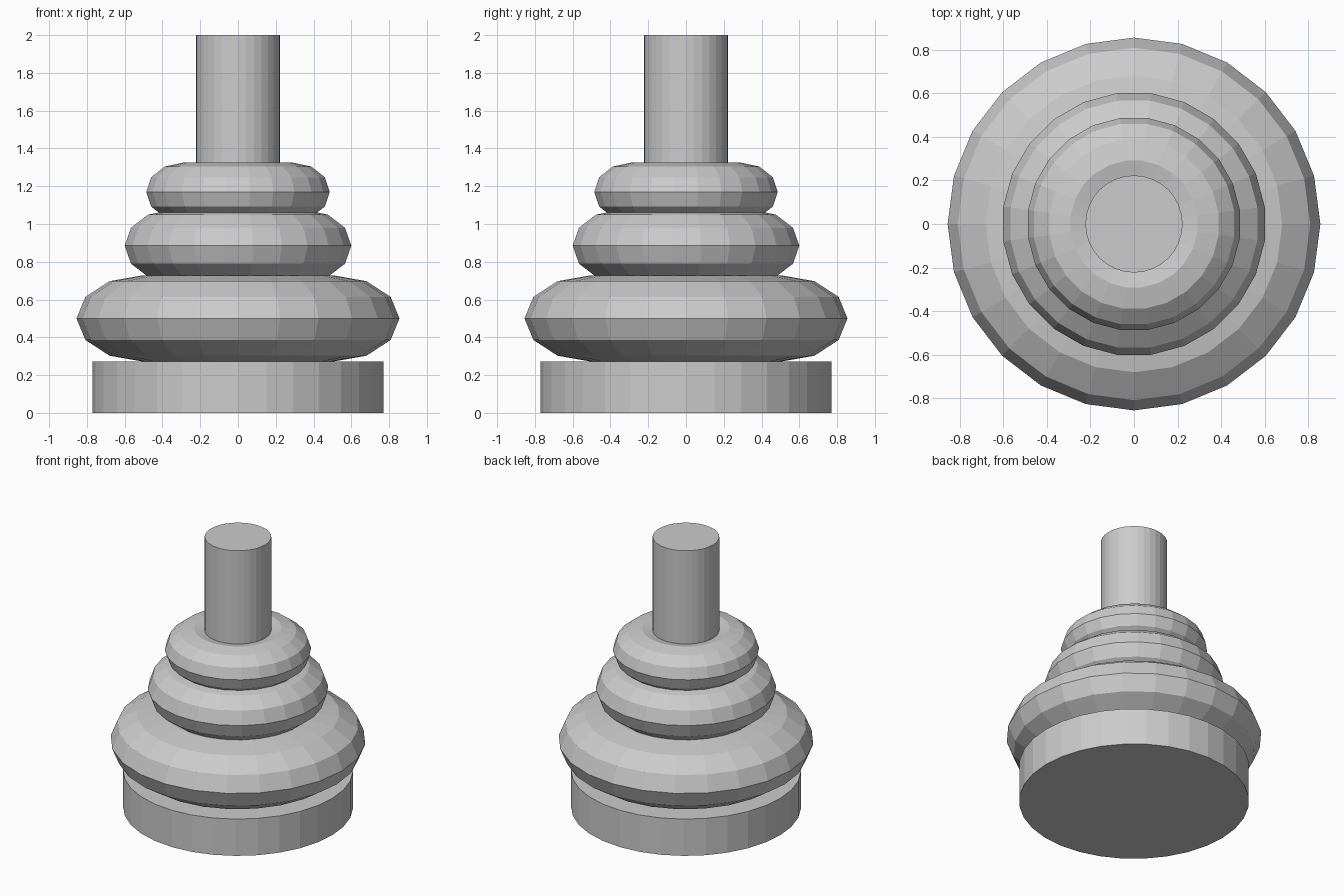
import bpy
from math import radians

if "Cube" in bpy.data.objects:
    bpy.data.objects.remove(bpy.data.objects["Cube"])


def cylinder(name, radius, z0, z1):
    bpy.ops.mesh.primitive_cylinder_add(vertices=32, radius=radius, depth=z1 - z0,
                                        location=(0, 0, (z0 + z1) / 2))
    bpy.context.object.name = name


def ring(name, major, minor, half_height, z, turn=0):
    # torus with an elliptical cross-section, flattened along z
    bpy.ops.mesh.primitive_torus_add(major_segments=24, minor_segments=12,
                                     major_radius=major, minor_radius=minor,
                                     location=(0, 0, z), rotation=(0, 0, radians(turn)))
    ob = bpy.context.object
    ob.name = name
    ob.scale.z = half_height / minor


# Base disc and central shaft
cylinder("base", 0.77, 0.0, 0.272)
cylinder("shaft", 0.223, 0.272, 2.0)

# Stacked bellows rings, largest at the bottom
ring("lower_ring", 0.505, 0.35, 0.228, 0.50)
ring("middle_ring", 0.355, 0.25, 0.19, 0.885, 7.5)
ring("upper_ring", 0.293, 0.197, 0.155, 1.17, 7.5)
